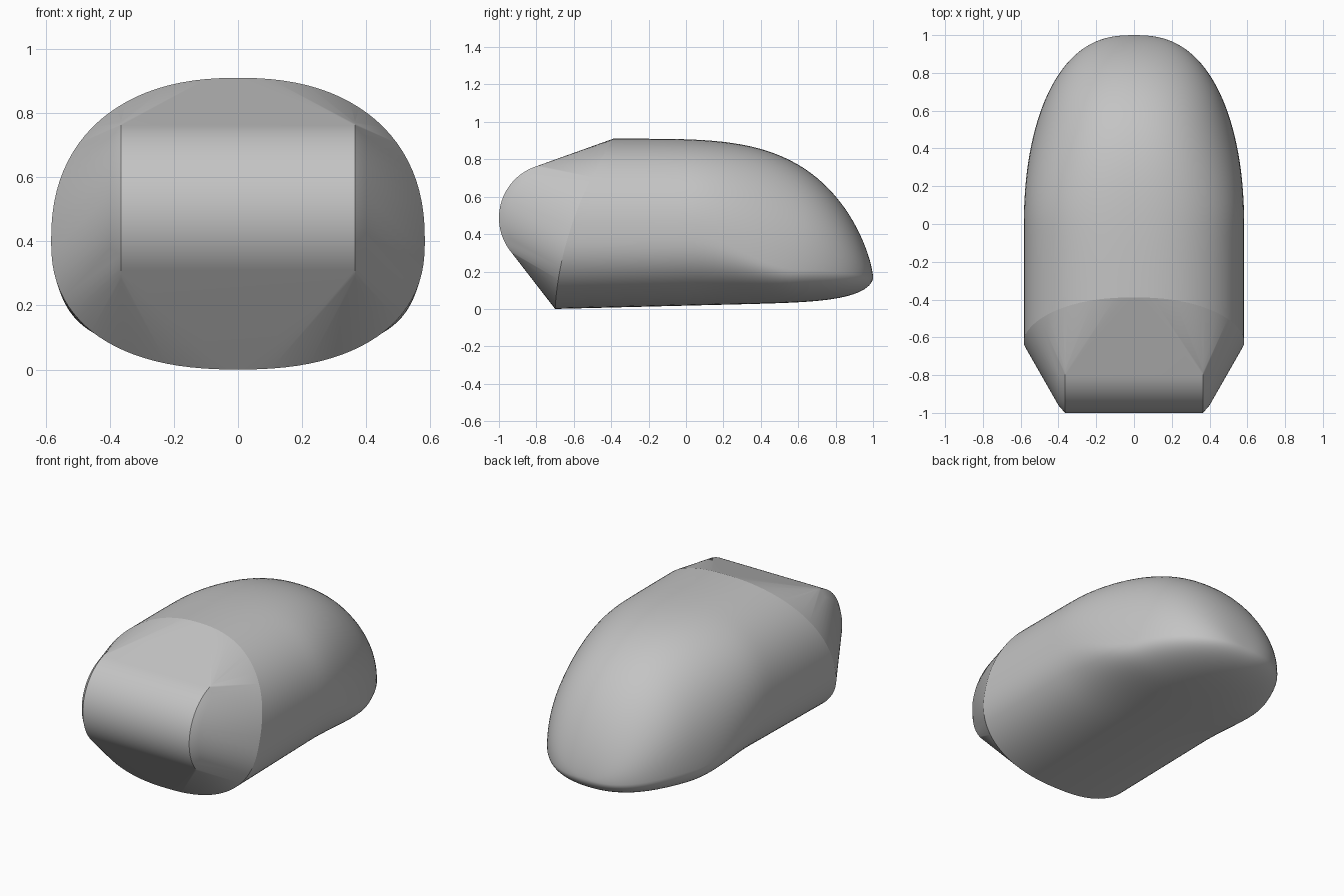
import bpy, bmesh, math

cube = bpy.data.objects.get("Cube")
if cube:
    bpy.data.objects.remove(cube)

SIDES, ROWS = 96, 40


def power(v, p):
    return math.copysign(abs(v) ** p, v)


def section_point(t, y):
    """Point of the rounded body section at length y and angle t."""
    rear = max(y, 0)
    width = 0.583 * max(1 - rear ** 2.1, 0) ** 0.4
    u = max((y + 0.39) / 1.39, 0)
    top = 0.17 + 0.74 * max(1 - u ** 4, 0) ** 0.7
    bottom = 0.025 * (y + 0.7) + 0.1275 * (1 - max(1 - rear ** 6, 0) ** 0.5)
    # Height of the widest line, which becomes the rear crease
    u = min(rear / 0.6, 1)
    middle = 0.4 - 0.19 * u * u * (3 - 2 * u) - 0.04 * max((y - 0.6) / 0.4, 0) ** 2
    c, s = math.cos(t), math.sin(t)
    n = 2.3 - 0.3 * rear ** 3 if s >= 0 else 2.35 - 0.3 * rear
    height = top - middle if s >= 0 else middle - bottom
    return (width * power(c, 2 / n), y, middle + height * power(s, 2 / n))


def front_y(t):
    """The front rim leans back toward the top."""
    z = section_point(t, -0.63)[2]
    return -0.7 + 0.06 * z + 0.31 * z * z


bm = bmesh.new()
angles = [2 * math.pi * i / SIDES for i in range(SIDES)]

# Nose: hull between the front rim and a horizontal drum with chamfered ends
rim = [bm.verts.new(section_point(t, front_y(t))) for t in angles]
drum = []
for x, r in ((0.365, 0.29), (0.40, 0.25)):
    for side in (-1, 1):
        drum += [bm.verts.new((side * x, -0.71 + r * math.cos(t), 0.487 + r * math.sin(t)))
                 for t in angles]
hull = bmesh.ops.convex_hull(bm, input=rim + drum)
spare = {g for g in hull["geom_interior"] + hull["geom_unused"]
         if isinstance(g, bmesh.types.BMVert)} - set(rim)
bmesh.ops.delete(bm, geom=list(spare), context="VERTS")
bm.normal_update()
rim_set = set(rim)
back = [f for f in bm.faces if set(f.verts) <= rim_set and f.normal.y > 0]
bmesh.ops.delete(bm, geom=back, context="FACES_ONLY")

# Body: loft from the rim to the rear edge
previous = rim
for k in range(1, ROWS + 1):
    s = math.sin(math.pi / 2 * k / ROWS)
    ring = []
    for t in angles:
        y0 = front_y(t)
        ring.append(bm.verts.new(section_point(t, y0 + (1 - y0) * s)))
    for i in range(SIDES):
        j = (i + 1) % SIDES
        bm.faces.new((previous[i], previous[j], ring[j], ring[i]))
    previous = ring
bmesh.ops.remove_doubles(bm, verts=bm.verts, dist=0.0005)
loose = [e for e in bm.edges if not e.link_faces]
bmesh.ops.delete(bm, geom=loose, context="EDGES")
bmesh.ops.recalc_face_normals(bm, faces=bm.faces)

mesh = bpy.data.meshes.new("body_shell")
bm.to_mesh(mesh)
bm.free()
body = bpy.data.objects.new("body_shell", mesh)
bpy.context.collection.objects.link(body)

# Single grey finish
grey = bpy.data.materials.new("plain grey")
grey.use_nodes = True
color = (0.55, 0.55, 0.55, 1)
grey.diffuse_color = color
grey.node_tree.nodes["Principled BSDF"].inputs["Base Color"].default_value = color
mesh.materials.append(grey)

bpy.ops.object.select_all(action="DESELECT")
body.select_set(True)
bpy.context.view_layer.objects.active = body
bpy.ops.object.shade_smooth_by_angle(angle=math.radians(35))
